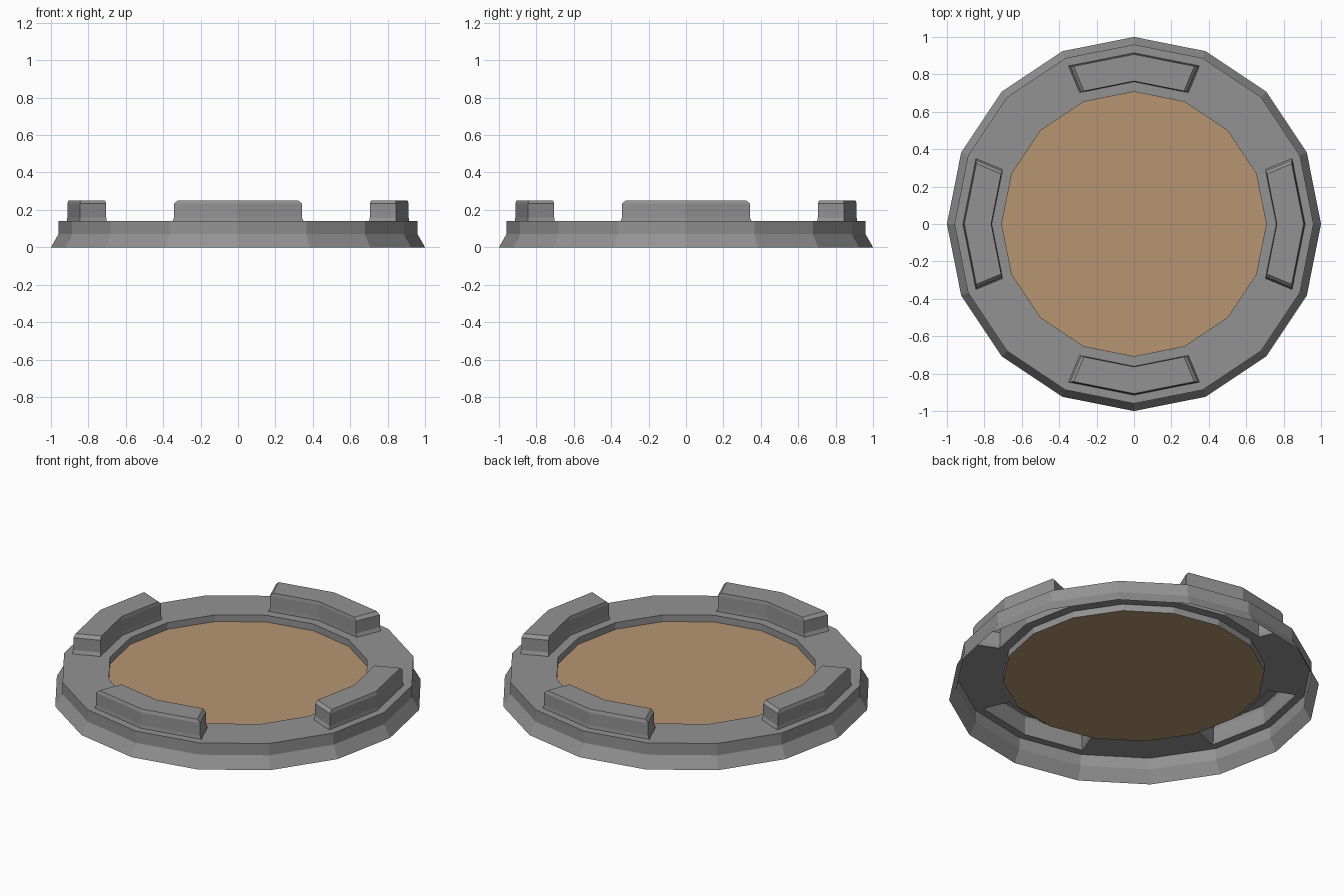
import bpy, bmesh
from math import cos, sin, pi
from mathutils import Vector

if "Cube" in bpy.data.objects:
    bpy.data.objects.remove(bpy.data.objects["Cube"])

SIDES = 16


def add_loop(bm, radius, z):
    return [bm.verts.new((radius * cos(2 * pi * i / SIDES),
                          radius * sin(2 * pi * i / SIDES), z)) for i in range(SIDES)]


def bridge(bm, a, b):
    return [bm.faces.new((a[i], a[(i + 1) % SIDES], b[(i + 1) % SIDES], b[i]))
            for i in range(SIDES)]


def finish(bm, name, colour):
    mesh = bpy.data.meshes.new(name)
    bm.to_mesh(mesh)
    bm.free()
    obj = bpy.data.objects.new(name, mesh)
    bpy.context.collection.objects.link(obj)
    mat = bpy.data.materials.new(name)
    mat.diffuse_color = (*colour, 1)
    mat.use_nodes = True
    mat.node_tree.nodes["Principled BSDF"].inputs["Base Color"].default_value = mat.diffuse_color
    mesh.materials.append(mat)


# Stone rim: open-bottomed shell, profile from outer foot to inner lip (radius, z)
profile = [(1.0, 0), (0.96, 0.07), (0.96, 0.14), (0.915, 0.14),
           (0.76, 0.14), (0.707, 0.14), (0.707, 0.10)]
bm = bmesh.new()
loops = [add_loop(bm, r, z) for r, z in profile]
bands = [bridge(bm, a, b) for a, b in zip(loops, loops[1:])]

# Four raised blocks, extruded from the middle band of the rim top: (z, scale)
steps = [(0.16, 0.975), (0.233, 0.975), (0.251, 0.92)]
for k in range(4):
    faces = [bands[3][4 * k - 1], bands[3][4 * k]]
    a = k * pi / 2
    centre = Vector((0.81 * cos(a), 0.81 * sin(a), 0))
    last = 1
    for z, scale in steps:
        old = faces
        ret = bmesh.ops.extrude_face_region(bm, geom=faces)["geom"]
        faces = [g for g in ret if isinstance(g, bmesh.types.BMFace)]
        verts = [g for g in ret if isinstance(g, bmesh.types.BMVert)]
        leftover = [f for f in old if f.is_valid]
        if leftover:
            bmesh.ops.delete(bm, geom=leftover, context='FACES')
        for v in verts:
            v.co = centre + (v.co - centre) * (scale / last)
            v.co.z = z
        last = scale
finish(bm, "stone_rim", (0.29, 0.29, 0.29))

# Sand floor inside the rim
bm = bmesh.new()
bm.faces.new(add_loop(bm, 0.707, 0.10))
finish(bm, "sand_floor", (0.47, 0.30, 0.165))
